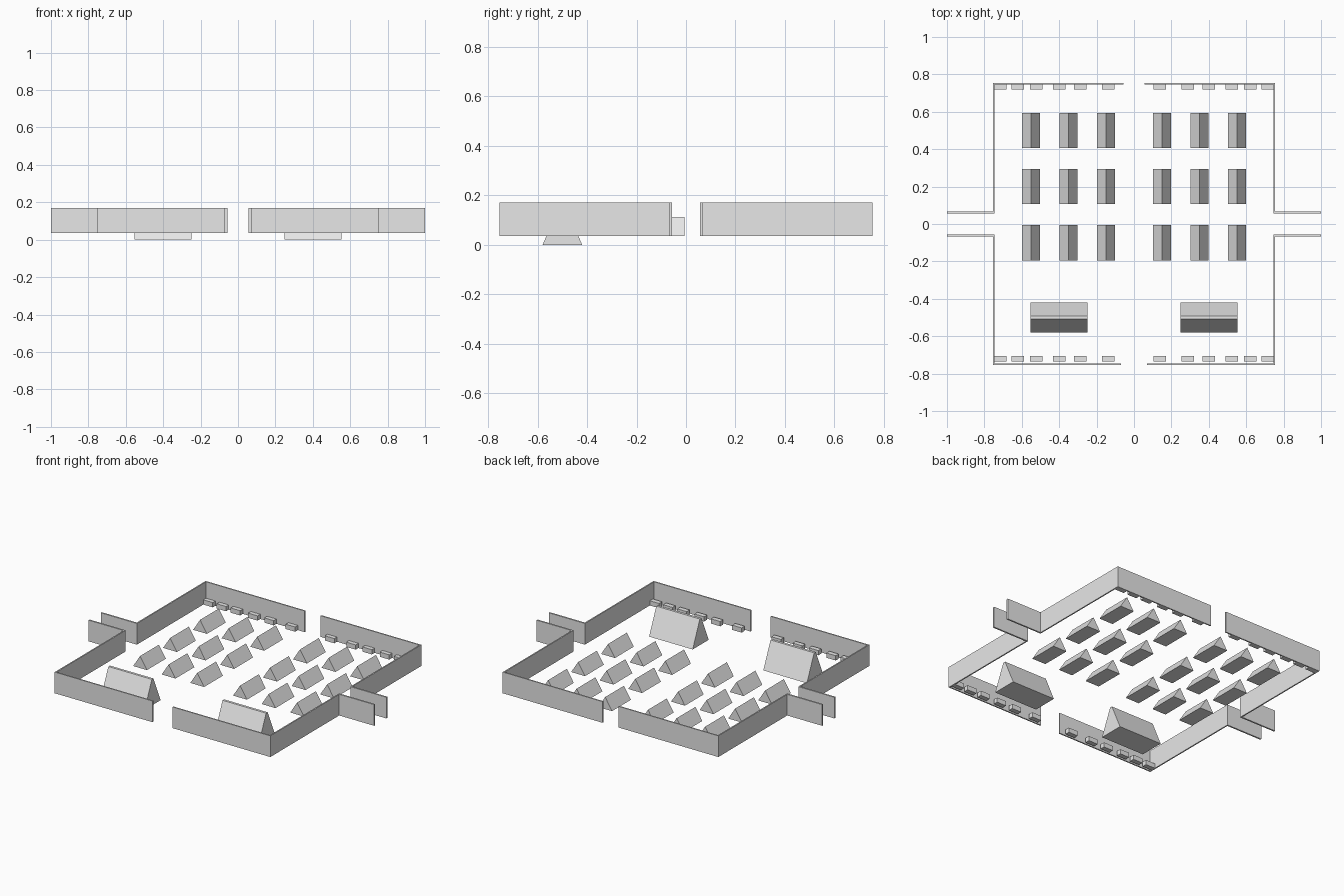
import bpy
import bmesh
from mathutils import Vector

cube = bpy.data.objects.get("Cube")
if cube:
    bpy.data.objects.remove(cube, do_unlink=True)

grey = bpy.data.materials.new("plain grey")
grey.use_nodes = True
grey.diffuse_color = (0.8, 0.8, 0.8, 1)
grey.node_tree.nodes["Principled BSDF"].inputs["Base Color"].default_value = (0.8, 0.8, 0.8, 1)

GROUND, WALL_TOP = 0.036, 0.17
OUTER, THICK = 0.755, 0.008


def finish(bm, name):
    bmesh.ops.recalc_face_normals(bm, faces=bm.faces)
    mesh = bpy.data.meshes.new(name)
    bm.to_mesh(mesh)
    bm.free()
    mesh.materials.append(grey)
    obj = bpy.data.objects.new(name, mesh)
    bpy.context.scene.collection.objects.link(obj)
    return obj


def box(name, x, y, z):
    """Box from its (low, high) extents along each axis."""
    bm = bmesh.new()
    bmesh.ops.create_cube(bm, size=1)
    ends = (x, y, z)
    for v in bm.verts:
        v.co = Vector([max(e) if c > 0 else min(e) for c, e in zip(v.co, ends)])
    return finish(bm, name)


def tent(name, x, y, length, width, ridge, z0, z1, along):
    """Extruded roof profile; a zero ridge width gives a sharp top."""
    profile = [(-width / 2, z0), (width / 2, z0)]
    if ridge:
        profile += [(ridge / 2, z1), (-ridge / 2, z1)]
    else:
        profile += [(0, z1)]
    bm = bmesh.new()

    def point(side, end, z):
        return (x + end, y + side, z) if along == "x" else (x + side, y + end, z)

    face = bm.faces.new([bm.verts.new(point(s, -length / 2, z)) for s, z in profile])
    out = bmesh.ops.extrude_face_region(bm, geom=[face], use_keep_orig=True)
    shift = Vector((length, 0, 0) if along == "x" else (0, length, 0))
    moved = [g for g in out["geom"] if isinstance(g, bmesh.types.BMVert)]
    bmesh.ops.translate(bm, verts=moved, vec=shift)
    return finish(bm, name)


height = (GROUND, WALL_TOP)
for side, sx in (("left", 1), ("right", -1)):
    # Enclosure walls with a gate gap front and back
    box(f"front_wall_{side}", (sx * 0.07, sx * OUTER), (-OUTER, -OUTER + THICK), height)
    box(f"back_wall_{side}", (sx * 0.056, sx * OUTER), (OUTER - THICK, OUTER), height)

    # Side walls and the passage walls leading outward
    for end, sy in (("front", -1), ("back", 1)):
        box(f"side_wall_{end}_{side}", (sx * (OUTER - THICK), sx * OUTER),
            (sy * 0.056, sy * OUTER), height)
        box(f"passage_wall_{end}_{side}", (sx * OUTER, sx), (sy * 0.056, sy * 0.066), height)

    # Large flat-ridged tent
    tent(f"large_tent_{side}", sx * 0.4, -0.5, 0.305, 0.16, 0.016, 0, 0.165, "x")

    # Rows of small tents
    for row, y in enumerate((-0.1, 0.2, 0.5)):
        for col, x in enumerate((0.15, 0.35, 0.55)):
            tent(f"small_tent_{side}_{row}_{col}", sx * x, y, 0.188, 0.097, 0,
                 GROUND, 0.112, "y")

    # Crates along the front and back walls
    for i, x in enumerate((0.137, 0.287, 0.4, 0.522, 0.621, 0.714)):
        span = (sx * x - 0.033, sx * x + 0.033)
        box(f"back_crate_{side}_{i}", span, (0.72, OUTER - THICK), (GROUND, 0.066))
        box(f"front_crate_{side}_{i}", span, (-0.735, -0.705), (GROUND, 0.066))
